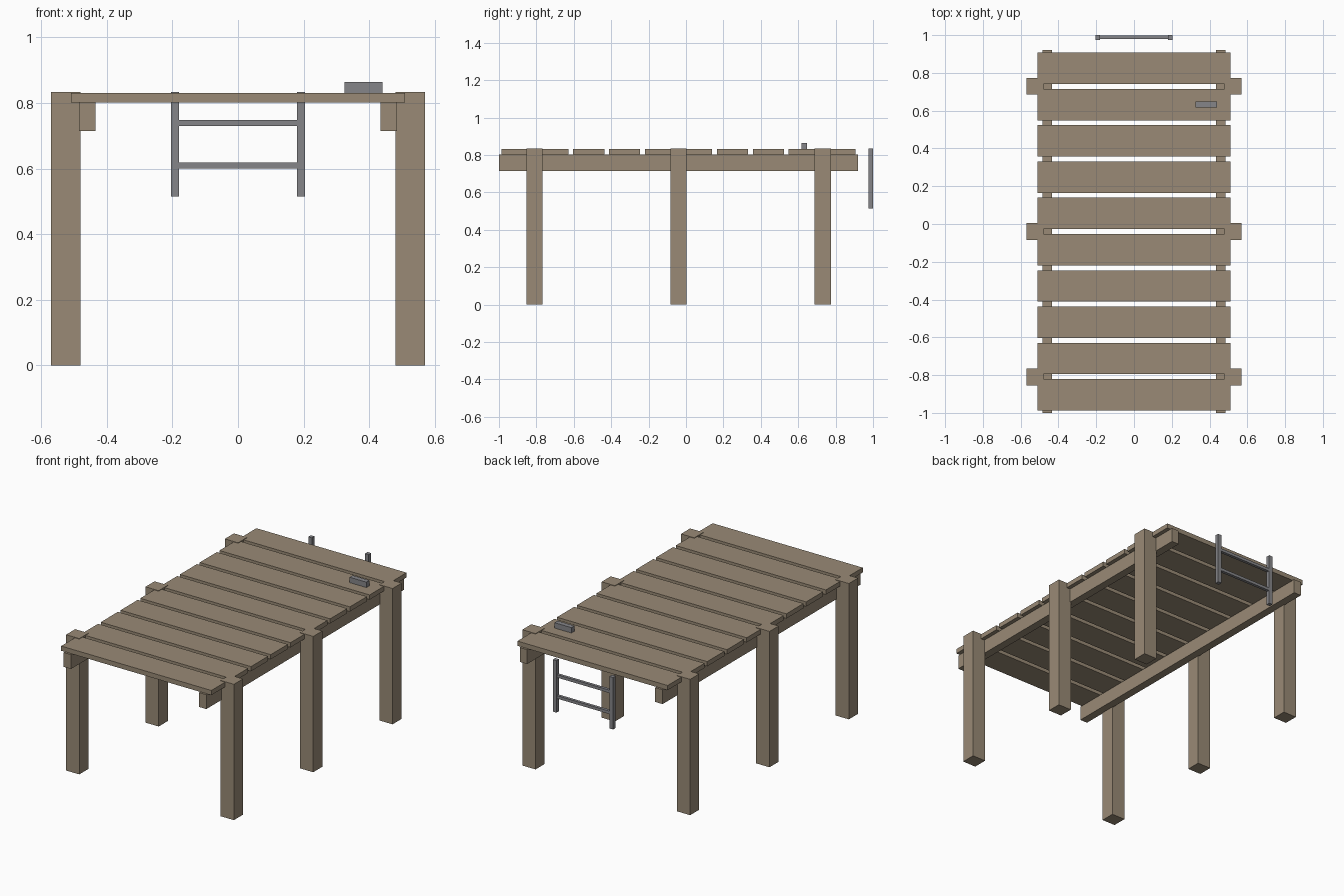
import bpy

if "Cube" in bpy.data.objects:
    bpy.data.objects.remove(bpy.data.objects["Cube"])


def material(name, rgb):
    m = bpy.data.materials.new(name)
    m.diffuse_color = (*rgb, 1)
    m.use_nodes = True
    m.node_tree.nodes["Principled BSDF"].inputs["Base Color"].default_value = m.diffuse_color
    return m


WOOD = material("weathered_wood", (0.32, 0.255, 0.18))
METAL = material("grey_metal", (0.235, 0.235, 0.25))


def box(name, x, y, z, mat):
    """Box spanning the (min, max) ranges x, y and z."""
    bpy.ops.mesh.primitive_cube_add(size=1)
    ob = bpy.context.object
    ob.name = name
    ob.location = [(a + b) / 2 for a, b in (x, y, z)]
    ob.scale = [b - a for a, b in (x, y, z)]
    bpy.ops.object.transform_apply(location=True, rotation=False, scale=True)
    ob.data.materials.append(mat)
    return ob


def mirrored_box(name, x, y, z, mat):
    """Box plus its reflection across x = 0."""
    ob = box(name, x, y, z, mat)
    ob.modifiers.new("mirror", 'MIRROR').use_axis[0] = True
    return ob


MID = -0.04  # centre of the deck along y

# Support posts, three pairs
for i in range(3):
    y = MID + (i - 1) * 0.77
    mirrored_box(f"post_pair_{i + 1}", (0.48, 0.57), (y - 0.044, y + 0.044), (0, 0.834), WOOD)

# Long beams under the deck
mirrored_box("side_beam", (0.435, 0.485), (-1.0, 0.92), (0.715, 0.803), WOOD)

# Deck planks
for i in range(10):
    y = MID + (i - 4.5) * 0.192
    box(f"deck_plank_{i + 1}", (-0.51, 0.51), (y - 0.083, y + 0.083), (0.802, 0.831), WOOD)

# Ladder off the back end
mirrored_box("ladder_rail", (0.18, 0.205), (0.975, 1.0), (0.515, 0.834), METAL)
for i, z in enumerate((0.61, 0.739)):
    box(f"ladder_rung_{i + 1}", (-0.185, 0.185), (0.979, 0.997), (z - 0.009, z + 0.009), METAL)

# Mooring cleat
box("mooring_cleat", (0.325, 0.44), (0.618, 0.648), (0.83, 0.864), METAL)
